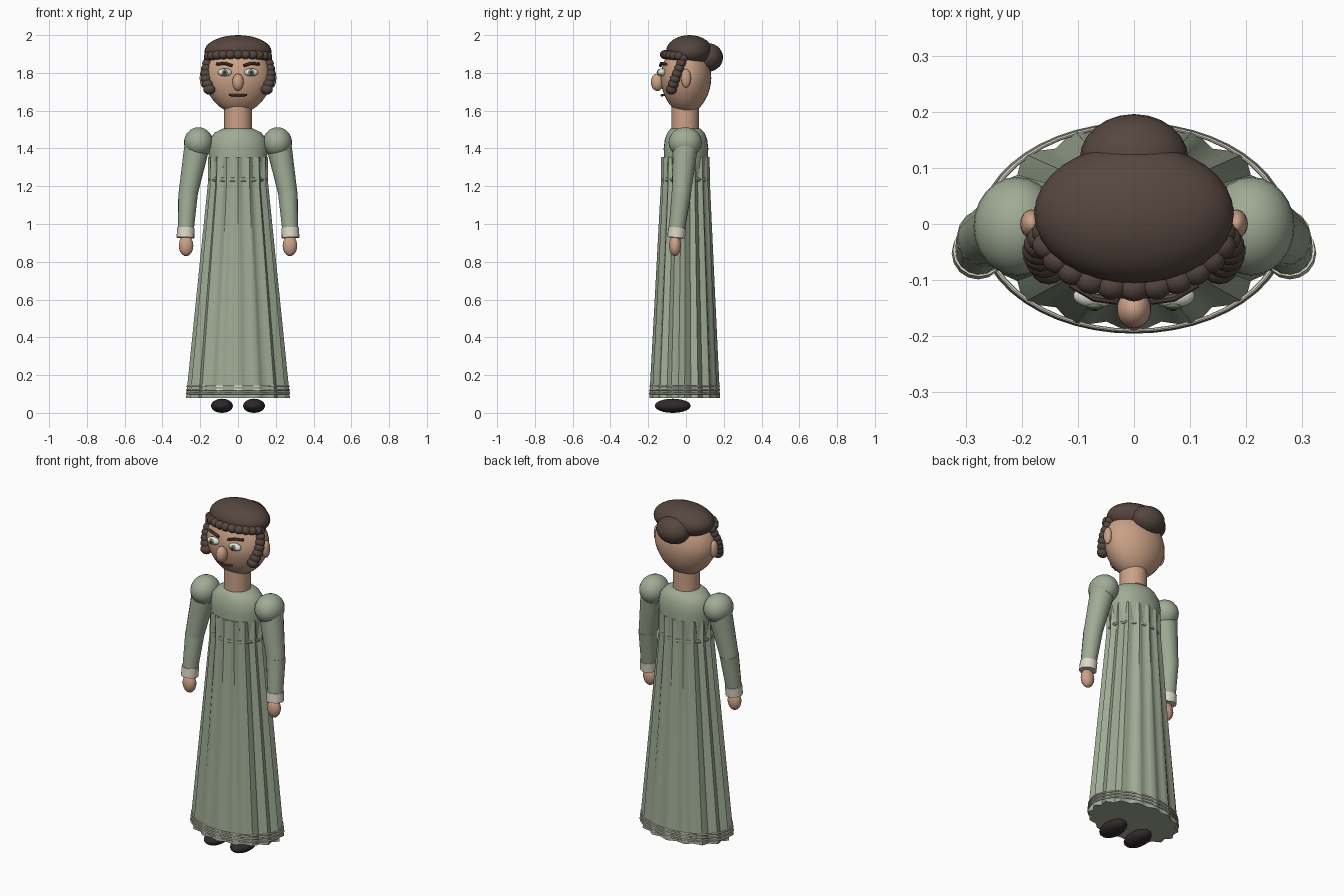
import bpy, bmesh, math
from mathutils import Vector

if "Cube" in bpy.data.objects:
    bpy.data.objects.remove(bpy.data.objects["Cube"])


def material(name, r, g, b):
    m = bpy.data.materials.new(name)
    m.diffuse_color = (r, g, b, 1)
    m.use_nodes = True
    m.node_tree.nodes["Principled BSDF"].inputs["Base Color"].default_value = m.diffuse_color
    return m


GREEN = material("sage green", 0.35, 0.41, 0.30)
SKIN = material("skin", 0.60, 0.36, 0.245)
HAIR = material("dark brown", 0.092, 0.062, 0.05)
CREAM = material("cream", 0.72, 0.68, 0.58)
SHOE = material("shoe black", 0.03, 0.022, 0.024)
WHITE = material("eye white", 0.78, 0.78, 0.72)
IRIS = material("iris green", 0.18, 0.24, 0.13)
LIP = material("lip brown", 0.16, 0.05, 0.04)


def finish(ob, name, mat, angle=40):
    ob.name = name
    ob.data.materials.append(mat)
    bpy.ops.object.select_all(action='DESELECT')
    ob.select_set(True)
    bpy.context.view_layer.objects.active = ob
    bpy.ops.object.shade_smooth_by_angle(angle=math.radians(angle))
    return ob


def ball(name, mat, loc, radii, seg=24, rings=14, rot=(0, 0, 0)):
    bpy.ops.mesh.primitive_uv_sphere_add(segments=seg, ring_count=rings, radius=1,
                                         location=loc, rotation=rot)
    ob = bpy.context.object
    ob.scale = radii
    return finish(ob, name, mat)


def limb(name, mat, a, b, ra, rb, seg=16):
    a, b = Vector(a), Vector(b)
    bpy.ops.mesh.primitive_cone_add(vertices=seg, radius1=ra, radius2=rb,
                                    depth=(b - a).length, location=(a + b) / 2)
    ob = bpy.context.object
    ob.rotation_euler = (b - a).to_track_quat('Z', 'Y').to_euler()
    return finish(ob, name, mat)


def loft(name, mat, sections, seg=32, pleats=0):
    """Stack of elliptic rings (z, rx, ry, cy, pleat depth), capped at both ends."""
    bm = bmesh.new()
    rings = []
    for z, rx, ry, cy, depth in sections:
        ring = []
        for i in range(seg):
            t = 2 * math.pi * i / seg
            k = 1 - depth * (0.5 - 0.5 * math.cos(pleats * t))
            ring.append(bm.verts.new((rx * k * math.sin(t), cy - ry * k * math.cos(t), z)))
        rings.append(ring)
    for lo, hi in zip(rings, rings[1:]):
        for i in range(seg):
            j = (i + 1) % seg
            bm.faces.new((lo[i], lo[j], hi[j], hi[i]))
    bm.faces.new(rings[0][::-1])
    bm.faces.new(rings[-1])
    me = bpy.data.meshes.new(name)
    bm.to_mesh(me)
    bm.free()
    ob = bpy.data.objects.new(name, me)
    bpy.context.collection.objects.link(ob)
    return finish(ob, name, mat, 50)


def band(name, mat, z, rx, ry, cy, r, tall=1.0):
    bpy.ops.mesh.primitive_torus_add(major_segments=48, minor_segments=8, major_radius=1,
                                     minor_radius=r / rx, location=(0, cy, z))
    ob = bpy.context.object
    ob.scale = (rx, ry, rx * tall)
    return finish(ob, name, mat)


def tube(name, mat, pts, r):
    cu = bpy.data.curves.new(name, 'CURVE')
    cu.dimensions = '3D'
    cu.bevel_depth = r
    cu.bevel_resolution = 2
    cu.use_fill_caps = True
    sp = cu.splines.new('POLY')
    sp.points.add(len(pts) - 1)
    for p, co in zip(sp.points, pts):
        p.co = (*co, 1)
    ob = bpy.data.objects.new(name, cu)
    bpy.context.collection.objects.link(ob)
    bpy.ops.object.select_all(action='DESELECT')
    ob.select_set(True)
    bpy.context.view_layer.objects.active = ob
    bpy.ops.object.convert(target='MESH')
    return finish(bpy.context.object, name, mat)


# Dress: pleated skirt, smooth bodice, waist ribbon and hem trims
loft("skirt", GREEN, [(0.08, 0.275, 0.187, -0.007, 0.09), (0.65, 0.217, 0.158, -0.005, 0.10),
                      (1.21, 0.16, 0.130, -0.003, 0.11), (1.355, 0.158, 0.128, -0.003, 0.11)],
     seg=64, pleats=16)
loft("bodice", GREEN, [(1.20, 0.143, 0.112, -0.003, 0), (1.33, 0.152, 0.116, 0, 0),
                       (1.40, 0.158, 0.118, 0, 0), (1.45, 0.150, 0.112, 0, 0),
                       (1.485, 0.122, 0.097, 0, 0), (1.505, 0.08, 0.078, -0.003, 0)])
band("waist_ribbon", GREEN, 1.235, 0.145, 0.118, -0.003, 0.009, 1.2)
for n, z in enumerate((0.103, 0.122, 0.141)):
    band("hem_trim_%d" % n, CREAM, z, 0.272 - 0.002 * n, 0.185 - 0.001 * n, -0.007, 0.005)

# Neck and egg-shaped head
limb("neck", SKIN, (0, -0.005, 1.46), (0, -0.005, 1.65), 0.073, 0.073, 20)
head = ball("head", SKIN, (0, 0, 1.77), (0.182, 0.134, 0.186), 32, 20)
for v in head.data.vertices:
    if v.co.z < 0:
        v.co.x *= 1 + 0.13 * v.co.z
        v.co.y *= 1 + 0.06 * v.co.z

# Hair cap, bun and a fringe of small curls
ball("hair_cap", HAIR, (0, 0.018, 1.912), (0.178, 0.124, 0.088), 32, 16)
ball("hair_bun", HAIR, (0, 0.115, 1.882), (0.097, 0.081, 0.076))
for i in range(11):
    t = math.radians(-70 + 14 * i)
    ball("fringe_curl_%d" % i, HAIR, (0.162 * math.sin(t), 0.0 - 0.112 * math.cos(t),
                                     1.885 + 0.012 * math.cos(t)),
         (0.029, 0.026, 0.024), 14, 8)

# Face centre
ball("nose", SKIN, (0, -0.152, 1.75), (0.031, 0.034, 0.046), 18, 12)
tube("mouth", LIP, [(-0.045, -0.118, 1.683), (-0.02, -0.130, 1.681), (0.02, -0.130, 1.681),
                    (0.045, -0.118, 1.683)], 0.006)

for s, side in ((-1, "left"), (1, "right")):
    # Ears, eyes and brows
    ball(side + "_ear", SKIN, (s * 0.183, 0.0, 1.772), (0.02, 0.026, 0.05), 16, 10)
    ball(side + "_eye", WHITE, (s * 0.07, -0.128, 1.803), (0.038, 0.022, 0.021), 18, 12)
    ball(side + "_iris", IRIS, (s * 0.07, -0.145, 1.803), (0.017, 0.008, 0.017), 16, 8)
    ball(side + "_pupil", SHOE, (s * 0.07, -0.151, 1.803), (0.008, 0.004, 0.008), 12, 8)
    tube(side + "_brow", HAIR, [(s * 0.03, -0.136, 1.838), (s * 0.07, -0.131, 1.851),
                                (s * 0.112, -0.106, 1.846)], 0.008)
    # Ringlet hanging in front of the ear
    for i in range(7):
        k = i / 6
        r = 0.027 + 0.006 * k
        ball("%s_ringlet_%d" % (side, i), HAIR,
             (s * (0.155 + 0.016 * math.sin(math.pi * k) - 0.003 * k), -0.015 - 0.063 * k, 1.878 - 0.165 * k),
             (r, r * 0.9, r * 0.85), 14, 8)
    # Puffed sleeve, arm, cuff and hand
    ball(side + "_puff_sleeve", GREEN, (s * 0.209, -0.004, 1.432), (0.077, 0.088, 0.08))
    limb(side + "_upper_sleeve", GREEN, (s * 0.214, -0.002, 1.43), (s * 0.266, -0.026, 1.15),
         0.068, 0.05)
    limb(side + "_lower_sleeve", GREEN, (s * 0.264, -0.024, 1.165), (s * 0.277, -0.05, 0.96),
         0.052, 0.042)
    limb(side + "_cuff", CREAM, (s * 0.276, -0.047, 0.98), (s * 0.278, -0.052, 0.927),
         0.047, 0.047)
    ball(side + "_hand", SKIN, (s * 0.275, -0.058, 0.885), (0.039, 0.032, 0.055), 18, 12)
    # Shoe
    ball(side + "_shoe", SHOE, (s * 0.085, -0.07, 0.0375), (0.058, 0.095, 0.0375), 20, 12)
